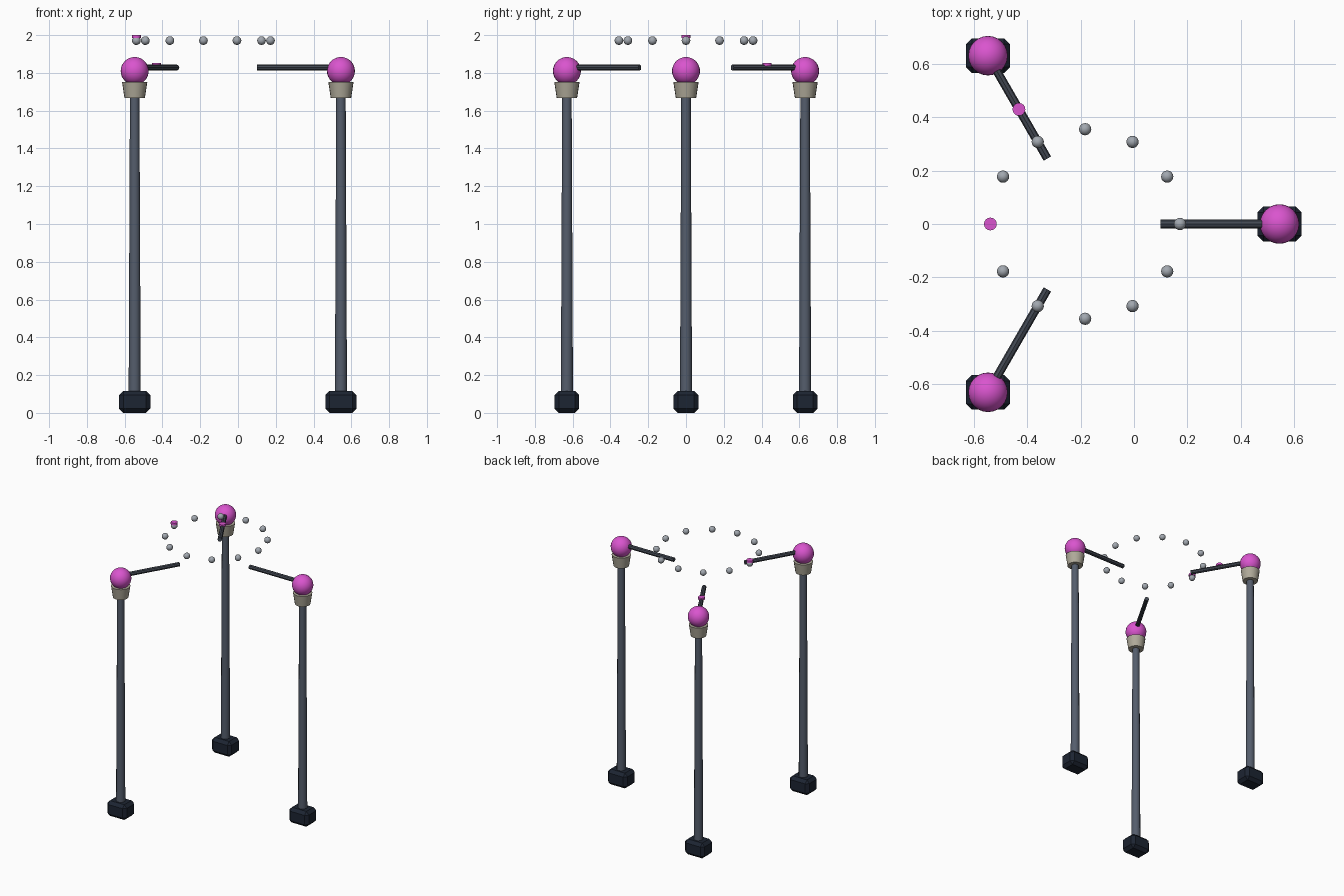
import bpy
from math import cos, sin, pi, radians
from mathutils import Vector

if "Cube" in bpy.data.objects:
    bpy.data.objects.remove(bpy.data.objects["Cube"])

CX = -0.183                      # centre of the ring
POST_R, RING_R = 0.728, 0.355


def material(name, rgb):
    m = bpy.data.materials.new(name)
    m.diffuse_color = (*rgb, 1)
    m.use_nodes = True
    m.node_tree.nodes["Principled BSDF"].inputs["Base Color"].default_value = m.diffuse_color
    return m


SLATE = material("slate", (0.09, 0.11, 0.15))
DARK = material("dark_slate", (0.055, 0.065, 0.085))
NAVY = material("navy", (0.012, 0.018, 0.032))
MAGENTA = material("magenta", (0.70, 0.09, 0.62))
STONE = material("stone", (0.43, 0.40, 0.32))
GREY = material("light_grey", (0.36, 0.39, 0.43))


def finish(name, mat, smooth=False):
    o = bpy.context.object
    o.name = name
    o.data.materials.append(mat)
    if smooth:
        bpy.ops.object.shade_smooth_by_angle(angle=radians(40))
    return o


def polar(radius, angle, z):
    return Vector((CX + radius * cos(angle), radius * sin(angle), z))


def cone(name, mat, a, b, r1, r2, sides, smooth=False):
    """Tapered round bar from point a to point b."""
    d = b - a
    bpy.ops.mesh.primitive_cone_add(vertices=sides, radius1=r1, radius2=r2,
                                    depth=d.length, location=(a + b) / 2,
                                    rotation=d.to_track_quat('Z', 'Y').to_euler())
    return finish(name, mat, smooth)


def ball(name, mat, loc, r, seg, rings):
    bpy.ops.mesh.primitive_uv_sphere_add(segments=seg, ring_count=rings,
                                         radius=r, location=loc)
    return finish(name, mat, True)


# three posts, each with foot, pole, collar, ball head and inward arm
for i in range(3):
    a = i * 2 * pi / 3
    n = i + 1
    bpy.ops.mesh.primitive_cube_add(size=1, location=polar(POST_R, a, 0.058))
    foot = bpy.context.object
    foot.scale = (0.165, 0.13, 0.116)
    bpy.ops.object.transform_apply(location=False, rotation=False, scale=True)
    bevel = foot.modifiers.new("chamfer", 'BEVEL')
    bevel.width = 0.022
    bevel.segments = 1
    finish(f"foot_{n}", NAVY)

    cone(f"pole_{n}", SLATE, polar(POST_R, a, 0.10), polar(POST_R, a, 1.70),
         0.032, 0.025, 12, True)
    cone(f"collar_{n}", STONE, polar(POST_R, a, 1.667), polar(POST_R, a, 1.752),
         0.054, 0.067, 20, True)
    ball(f"ball_head_{n}", MAGENTA, polar(POST_R, a, 1.81), 0.074, 24, 16)
    cone(f"arm_{n}", DARK, polar(POST_R, a, 1.828), polar(0.283, a, 1.828),
         0.016, 0.016, 8)

# ring of small balls floating above the arms
for i in range(12):
    ball(f"ring_ball_{i + 1}", GREY, polar(RING_R, i * pi / 6, 1.971), 0.023, 16, 10)

# small marker discs: one on a ring ball, one on the back left arm
for name, p in (("ring_marker", polar(RING_R, pi, 1.992)),
                ("arm_marker", polar(0.496, 2 * pi / 3, 1.844))):
    h = Vector((0, 0, 0.008))
    cone(name, MAGENTA, p - h, p + h, 0.024, 0.024, 16, True)
